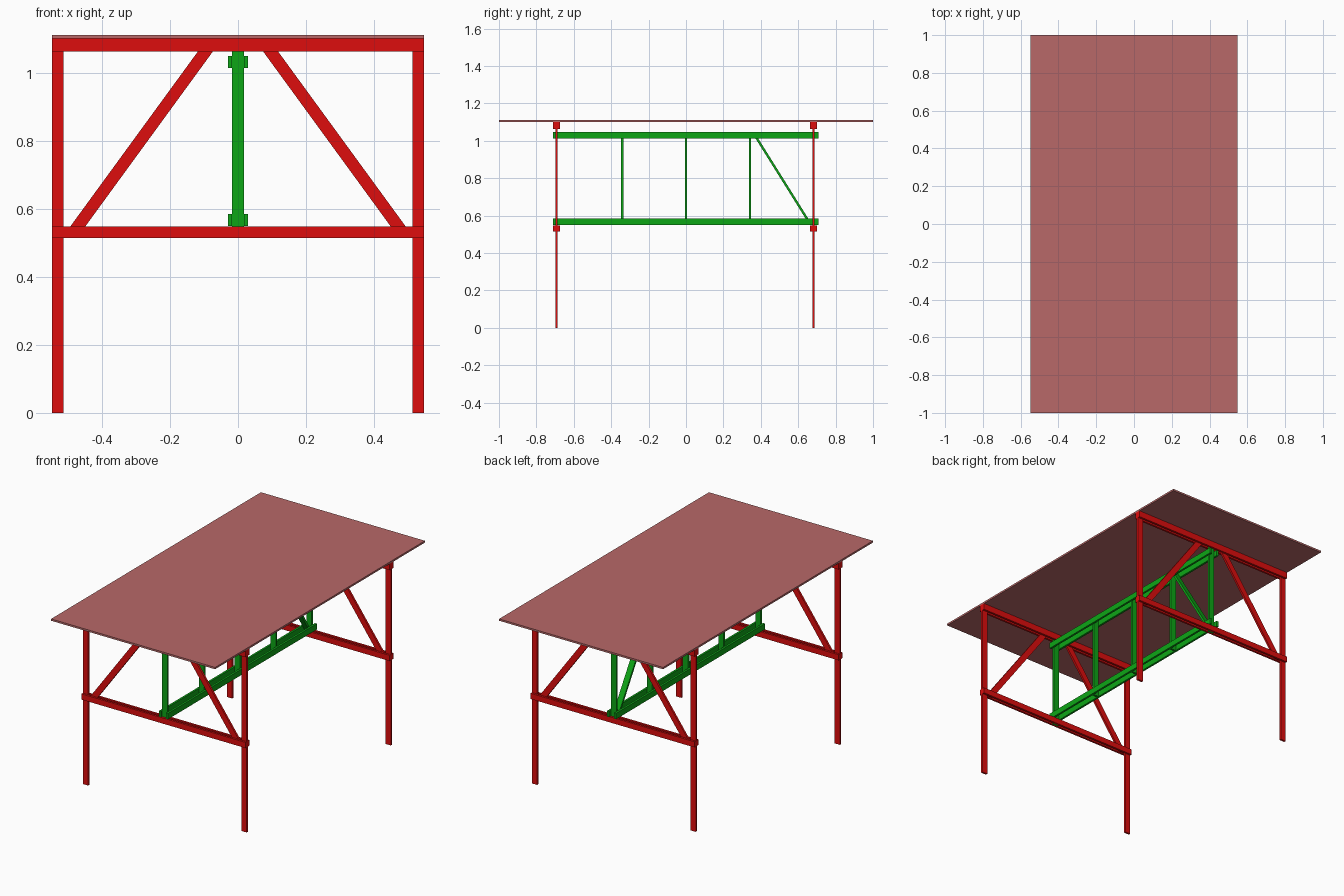
import bpy, bmesh

if "Cube" in bpy.data.objects:
    bpy.data.objects.remove(bpy.data.objects["Cube"])

T = 0.0125            # board thickness
W = 0.035             # board width
HX = 0.547            # half width of the table
Z_LOW, Z_TOP = 0.514, 1.10
FRONT_Y, BACK_Y = -0.692, 0.682


def material(name, color):
    m = bpy.data.materials.new(name)
    m.diffuse_color = (*color, 1)
    m.use_nodes = True
    m.node_tree.nodes["Principled BSDF"].inputs["Base Color"].default_value = m.diffuse_color
    return m


RED = material("red_paint", (0.73, 0.004, 0.004))
GREEN = material("green_paint", (0.004, 0.38, 0.008))
TOP = material("top_paint", (0.48, 0.14, 0.14))


def prism(name, ring_a, ring_b, mat):
    """Solid between two matching outlines."""
    bm = bmesh.new()
    a = [bm.verts.new(p) for p in ring_a]
    b = [bm.verts.new(p) for p in ring_b]
    bm.faces.new(a)
    bm.faces.new(b[::-1])
    n = len(a)
    for i in range(n):
        j = (i + 1) % n
        bm.faces.new((a[i], b[i], b[j], a[j]))
    bmesh.ops.recalc_face_normals(bm, faces=bm.faces)
    me = bpy.data.meshes.new(name)
    bm.to_mesh(me)
    bm.free()
    me.materials.append(mat)
    ob = bpy.data.objects.new(name, me)
    bpy.context.collection.objects.link(ob)
    return ob


def box(name, x, y, z, mat):
    """Box from (min, max) ranges."""
    ring = [(x[0], y[0]), (x[1], y[0]), (x[1], y[1]), (x[0], y[1])]
    return prism(name, [(*p, z[0]) for p in ring], [(*p, z[1]) for p in ring], mat)


def around(c, size):
    return (c - size / 2, c + size / 2)


# Table top
box("table_top", (-HX, HX), (-1, 1), (Z_TOP, 1.111), TOP)

# Two end trestles: legs and braces sandwiched between paired rails
for end, y in (("front", FRONT_Y), ("back", BACK_Y)):
    for side, s in (("left", -1), ("right", 1)):
        box(f"{end}_{side}_leg", around(s * (HX - W / 2), W), around(y, T), (0, Z_TOP), RED)
        outline = [(0.046, Z_TOP), (0.09, Z_TOP), (0.513, 0.52), (0.469, 0.52)]
        prism(f"{end}_{side}_brace",
              [(s * x, y - T / 2, z) for x, z in outline],
              [(s * x, y + T / 2, z) for x, z in outline], RED)
    for face, o in (("outer", -T), ("inner", T)):
        box(f"{end}_{face}_lower_rail", (-HX, HX), around(y + o, T), (Z_LOW, 0.548), RED)
        box(f"{end}_{face}_upper_rail", (-HX, HX), around(y + o, T), (1.062, Z_TOP), RED)
    box(f"{end}_stretcher_post", around(0, W), around(y, T), (Z_LOW, Z_TOP), GREEN)

# Central stretcher: paired long beams
for side, s in (("left", -1), ("right", 1)):
    x = around(s * (W + T) / 2, T)
    box(f"lower_{side}_beam", x, (-0.71, 0.709), (0.549, 0.584), GREEN)
    box(f"upper_{side}_beam", x, (-0.71, 0.709), (1.013, 1.048), GREEN)

# Inner posts and the single diagonal
for i, y in enumerate((-0.341, 0, 0.342)):
    box(f"inner_post_{i + 1}", around(0, W), around(y, T), (0.549, 1.048), GREEN)
outline = [(0.349, 1.048), (0.364, 1.048), (0.674, 0.552), (0.659, 0.552)]
prism("stretcher_diagonal", [(-W / 2, y, z) for y, z in outline],
      [(W / 2, y, z) for y, z in outline], GREEN)
